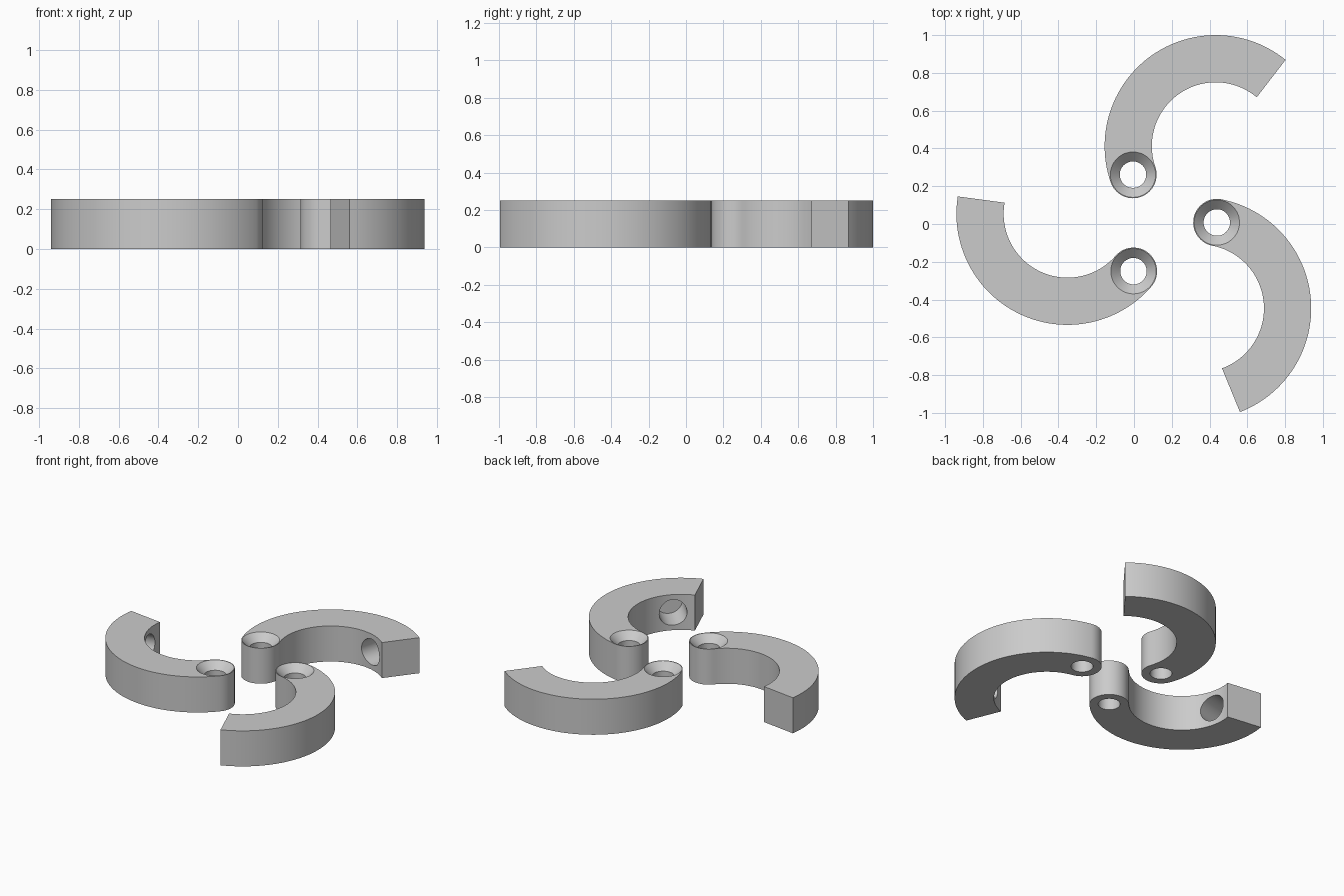
import bpy, bmesh
from math import radians, cos, sin, pi
from mathutils import Matrix, Vector

if "Cube" in bpy.data.objects:
    bpy.data.objects.remove(bpy.data.objects["Cube"])

HEIGHT = 0.25
R_OUT, R_IN = 0.588, 0.338
R_MID, R_CAP = (R_OUT + R_IN) / 2, (R_OUT - R_IN) / 2
PIVOT = Vector((0.1435, 0.0065, 0))       # centre of the three-fold pattern
ARC = Vector((0.289, 0.4055, 0))          # arc centre, relative to the pivot
TIP_OUT, TIP_IN, ROOT = 51, 50, 199       # arc angles in degrees
PORT = 74                                 # angle of the side hole

metal = bpy.data.materials.new("grey metal")
metal.use_nodes = True
grey = (0.6, 0.6, 0.6, 1)
metal.diffuse_color = grey
metal.node_tree.nodes["Principled BSDF"].inputs["Base Color"].default_value = grey


def polar(radius, degrees, centre=ARC):
    a = radians(degrees)
    return centre + Vector((radius * cos(a), radius * sin(a), 0))


def sweep(radius, start, end, steps, centre=ARC):
    return [polar(radius, start + (end - start) * i / steps, centre)
            for i in range(steps + 1)]


def make_object(name, bm):
    bmesh.ops.recalc_face_normals(bm, faces=bm.faces)
    mesh = bpy.data.meshes.new(name)
    bm.to_mesh(mesh)
    bm.free()
    mesh.materials.append(metal)
    obj = bpy.data.objects.new(name, mesh)
    bpy.context.collection.objects.link(obj)
    return obj


def add_cone(bm, r_low, r_high, depth, matrix):
    bmesh.ops.create_cone(bm, cap_ends=True, segments=64, radius1=r_low,
                          radius2=r_high, depth=depth, matrix=matrix)


def cut(target, name, *cone):
    bm = bmesh.new()
    add_cone(bm, *cone)
    cutter = make_object(name, bm)
    cutter.hide_render = True
    mod = target.modifiers.new(name, "BOOLEAN")
    mod.operation, mod.solver, mod.object = "DIFFERENCE", "EXACT", cutter
    bpy.context.view_layer.objects.active = target
    bpy.ops.object.modifier_apply(modifier=name)
    bpy.data.objects.remove(cutter)


# Curved arm: outer arc, rounded root, inner arc, flat tip
root = polar(R_MID, ROOT)
outline = sweep(R_OUT, TIP_OUT, ROOT, 56)
outline += sweep(R_CAP, ROOT, ROOT + 180, 28, root)[1:-1]
outline += sweep(R_IN, ROOT, TIP_IN, 56)
bm = bmesh.new()
base = bm.faces.new([bm.verts.new(p) for p in outline])
top = bmesh.ops.extrude_face_region(bm, geom=[base])["geom"]
bmesh.ops.translate(bm, vec=(0, 0, HEIGHT),
                    verts=[v for v in top if isinstance(v, bmesh.types.BMVert)])
arm = make_object("curved_arm_1", bm)

# Screw hole through the root, with a conical countersink at the top
cut(arm, "screw_hole", 0.07, 0.07, 1, Matrix.Translation(root))
cut(arm, "countersink", 0.07, 0.13, 0.06,
    Matrix.Translation(root + Vector((0, 0, HEIGHT - 0.02))))

# Blind round hole in the inner wall near the tip
depth = 0.36
port = polar(R_IN, PORT) + Vector((0, 0, HEIGHT / 2))
tilt = Matrix.Rotation(radians(PORT), 4, "Z") @ Matrix.Rotation(pi / 2, 4, "Y")
cut(arm, "side_hole", 0.09, 0.09, depth, Matrix.Translation(port) @ tilt)

# Smooth curved walls, keep edges sharp
bpy.ops.object.select_all(action="DESELECT")
arm.select_set(True)
bpy.context.view_layer.objects.active = arm
bpy.ops.object.shade_smooth_by_angle(angle=radians(30))

# Three arms around the pivot
arm.location = PIVOT
for i in (1, 2):
    copy = arm.copy()
    copy.name = f"curved_arm_{i + 1}"
    copy.rotation_euler.z = radians(-120 * i)
    bpy.context.collection.objects.link(copy)
